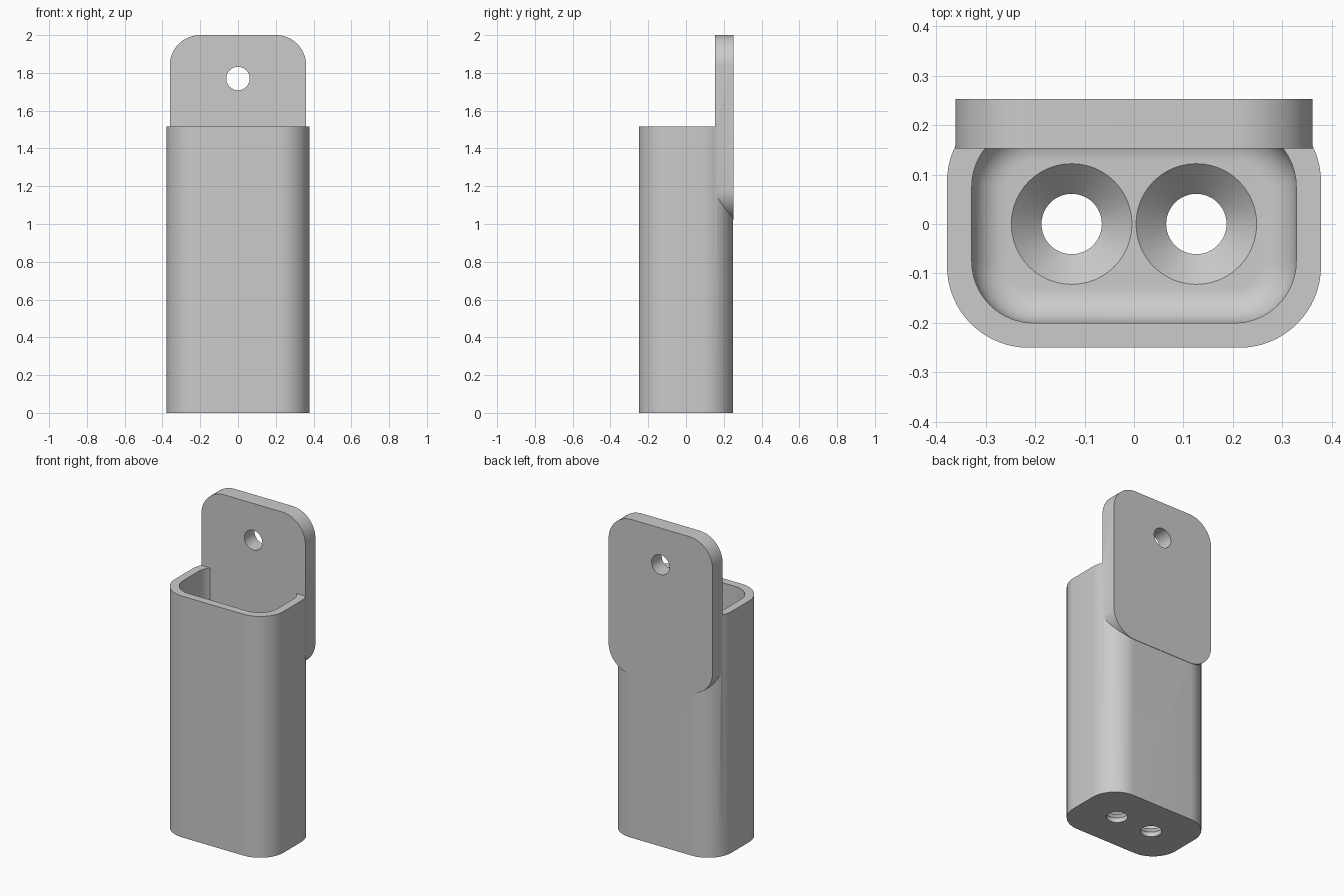
import bpy, bmesh, math

if "Cube" in bpy.data.objects:
    bpy.data.objects.remove(bpy.data.objects["Cube"], do_unlink=True)

grey = bpy.data.materials.new("plain grey")
grey.use_nodes = True
COLOUR = (0.6, 0.6, 0.6, 1)
grey.diffuse_color = COLOUR
grey.node_tree.nodes["Principled BSDF"].inputs["Base Color"].default_value = COLOUR


def rounded_rect(half_w, half_h, radius, steps=16):
    pts = []
    for corner, (sx, sy) in enumerate([(1, 1), (-1, 1), (-1, -1), (1, -1)]):
        for i in range(steps + 1):
            a = math.pi / 2 * (corner + i / steps)
            pts.append((sx * (half_w - radius) + radius * math.cos(a),
                        sy * (half_h - radius) + radius * math.sin(a)))
    return pts


def circle(radius, cx=0, cy=0, steps=48):
    return [(cx + radius * math.cos(2 * math.pi * i / steps),
             cy + radius * math.sin(2 * math.pi * i / steps)) for i in range(steps)]


def loft(name, rings):
    """Skin a stack of (outline, height) rings into a closed solid."""
    bm = bmesh.new()
    loops = [[bm.verts.new((x, y, z)) for x, y in outline] for outline, z in rings]
    n = len(loops[0])
    for low, high in zip(loops, loops[1:]):
        for i in range(n):
            j = (i + 1) % n
            bm.faces.new((low[i], low[j], high[j], high[i]))
    bm.faces.new(loops[0][::-1])
    bm.faces.new(loops[-1])
    bmesh.ops.recalc_face_normals(bm, faces=bm.faces)
    mesh = bpy.data.meshes.new(name)
    bm.to_mesh(mesh)
    bm.free()
    mesh.materials.append(grey)
    obj = bpy.data.objects.new(name, mesh)
    bpy.context.collection.objects.link(obj)
    return obj


def stand_up(obj, y, z):
    """Turn a solid lofted along z so that it runs from y towards the front."""
    for v in obj.data.vertices:
        px, py, pz = v.co
        v.co = (px, y - pz, z + py)


def combine(target, tool, operation):
    mod = target.modifiers.new(operation.lower(), "BOOLEAN")
    mod.operation, mod.object, mod.solver = operation, tool, "EXACT"
    bpy.context.view_layer.update()
    bpy.context.view_layer.objects.active = target
    bpy.ops.object.modifier_apply(modifier=mod.name)
    bpy.data.objects.remove(tool, do_unlink=True)


# Cup body with sharp outer edges
RIM, FLOOR = 1.515, 0.09
outer = rounded_rect(0.378, 0.25, 0.165)
holder = loft("wall_holder", [(outer, 0), (outer, RIM)])

# Cavity with a filleted floor
FILLET = 0.07
rings = []
for i in range(11):
    a = math.pi / 2 * i / 10
    inset = FILLET * (1 - math.sin(a))
    rings.append((rounded_rect(0.328 - inset, 0.2 - inset, 0.125 - inset),
                  FLOOR + FILLET * (1 - math.cos(a))))
rings.append((rounded_rect(0.328, 0.2, 0.125), RIM + 0.1))
combine(holder, loft("cavity_cutter", rings), "DIFFERENCE")

# Countersunk drain holes
HOLE, SINK = 0.061, 0.122
for x in (-0.126, 0.126):
    steps = [(HOLE, -0.05), (HOLE, FLOOR - 0.061), (SINK, FLOOR), (SINK, FLOOR + 0.01)]
    cutter = loft("drain_cutter", [(circle(r, x), z) for r, z in steps])
    combine(holder, cutter, "DIFFERENCE")

# Hanging plate with a screw hole, merged into the back of the cup
BOTTOM, TOP, BACK = 1.025, 2.0, 0.2525
outline = rounded_rect(0.361, (TOP - BOTTOM) / 2, 0.16)
plate = loft("hanging_plate", [(outline, 0), (outline, 0.1)])
stand_up(plate, BACK, (TOP + BOTTOM) / 2)
screw = loft("screw_cutter", [(circle(0.062), -0.1), (circle(0.062), 0.2)])
stand_up(screw, BACK, 1.77)
combine(plate, screw, "DIFFERENCE")
combine(holder, plate, "UNION")

bpy.ops.object.select_all(action="DESELECT")
holder.select_set(True)
bpy.context.view_layer.objects.active = holder
bpy.ops.object.shade_smooth_by_angle(angle=math.radians(30))
